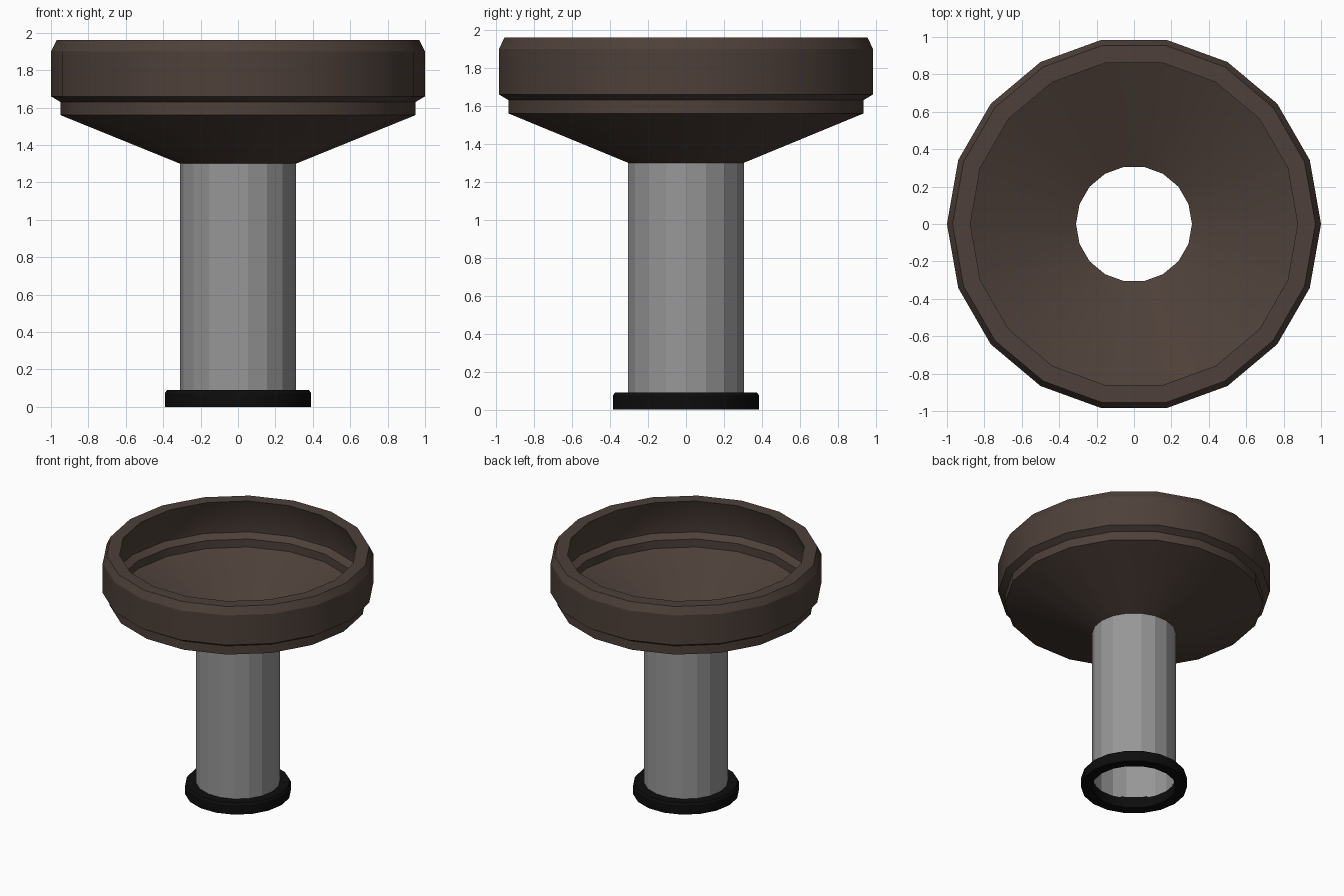
import bpy, bmesh, math

if "Cube" in bpy.data.objects:
    bpy.data.objects.remove(bpy.data.objects["Cube"])

SIDES = 18


def material(name, rgb):
    m = bpy.data.materials.new(name)
    m.diffuse_color = (*rgb, 1)
    m.use_nodes = True
    m.node_tree.nodes["Principled BSDF"].inputs["Base Color"].default_value = m.diffuse_color
    return m


def lathe(name, profile, mat, closed=True, smooth=None):
    """Revolve (radius, z) points around z."""
    bm = bmesh.new()
    rings = []
    for i in range(SIDES):
        a = 2 * math.pi * i / SIDES
        rings.append([bm.verts.new((r * math.cos(a), r * math.sin(a), z)) for r, z in profile])
    n = len(profile)
    for i in range(SIDES):
        a, b = rings[i], rings[(i + 1) % SIDES]
        for j in range(n if closed else n - 1):
            k = (j + 1) % n
            bm.faces.new((a[j], b[j], b[k], a[k]))
    if closed:
        bmesh.ops.recalc_face_normals(bm, faces=bm.faces[:])
    me = bpy.data.meshes.new(name)
    bm.to_mesh(me)
    bm.free()
    me.materials.append(mat)
    ob = bpy.data.objects.new(name, me)
    bpy.context.collection.objects.link(ob)
    if smooth:
        bpy.ops.object.select_all(action='DESELECT')
        ob.select_set(True)
        bpy.context.view_layer.objects.active = ob
        bpy.ops.object.shade_smooth_by_angle(angle=math.radians(smooth))
    return ob


brown = material("dark_brown", (0.075, 0.051, 0.041))
grey = material("metal_grey", (0.31, 0.31, 0.31))
black = material("black", (0.004, 0.004, 0.004))

# Funnel bowl: outer cone, step, band and rim, then the hollow inside
lathe("funnel_bowl", [
    (0.31, 1.30), (0.95, 1.56), (0.95, 1.63), (1.00, 1.66), (1.00, 1.90),
    (0.97, 1.96), (0.875, 1.96), (0.94, 1.785), (0.95, 1.675), (0.90, 1.64),
    (0.90, 1.575), (0.31, 1.31)], brown, smooth=25)

# Open thin stem tube
lathe("stem_tube", [(0.31, 0.08), (0.31, 1.305)], grey, closed=False)

# Ring at the foot
lathe("foot_ring", [(0.31, 0.0), (0.39, 0.0), (0.39, 0.075), (0.38, 0.09), (0.31, 0.09)],
      black, smooth=25)
